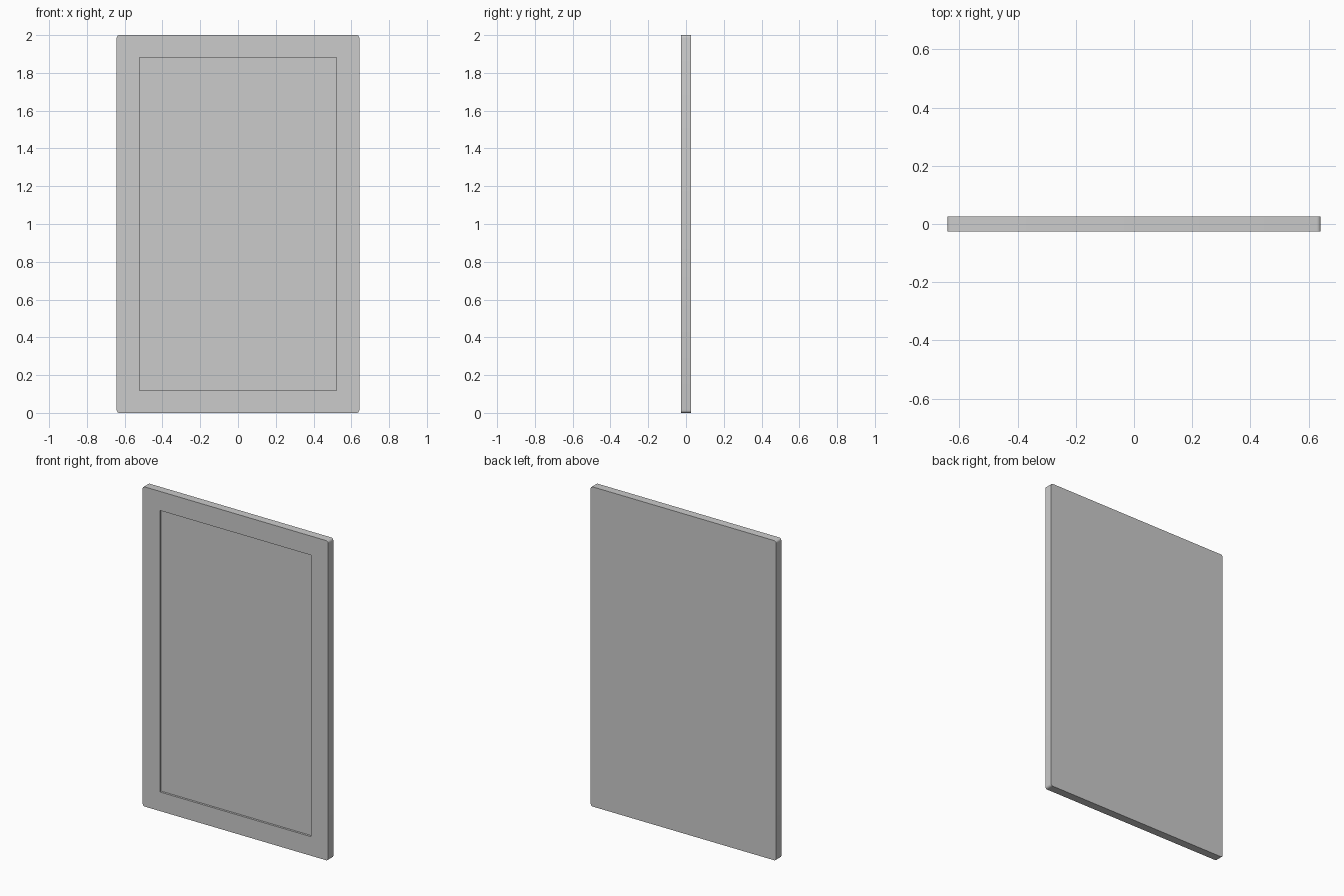
import bpy, bmesh
from mathutils import Vector

if "Cube" in bpy.data.objects:
    bpy.data.objects.remove(bpy.data.objects["Cube"])

W, D, H = 1.284, 0.051, 2.0      # overall size
BORDER, RECESS, CORNER = 0.169, 0.013, 0.014

bm = bmesh.new()
bmesh.ops.create_cube(bm, size=1)
bmesh.ops.scale(bm, vec=(W, D, H), verts=bm.verts)
bmesh.ops.translate(bm, vec=(0, 0, H / 2), verts=bm.verts)

# outer corner edges running front to back
corners = [e for e in bm.edges
           if abs((e.verts[0].co - e.verts[1].co).normalized().y) > 0.9]

# border on the front face, with a sunken straight-walled panel
front = min(bm.faces, key=lambda f: f.calc_center_median().y)
bmesh.ops.inset_region(bm, faces=[front], thickness=BORDER)
floor = bmesh.ops.extrude_discrete_faces(bm, faces=[front])["faces"][0]
bmesh.ops.translate(bm, vec=Vector((0, RECESS, 0)), verts=floor.verts)

# small rounding of the four outline corners
bmesh.ops.bevel(bm, geom=corners, offset=CORNER, segments=4,
                profile=0.5, affect='EDGES')
bmesh.ops.recalc_face_normals(bm, faces=bm.faces)

mesh = bpy.data.meshes.new("recessed_panel")
bm.to_mesh(mesh)
bm.free()
panel = bpy.data.objects.new("recessed_panel", mesh)
bpy.context.collection.objects.link(panel)

# smooth the corner rounding, keep other edges sharp
bpy.context.view_layer.objects.active = panel
panel.select_set(True)
bpy.ops.object.shade_smooth_by_angle()
